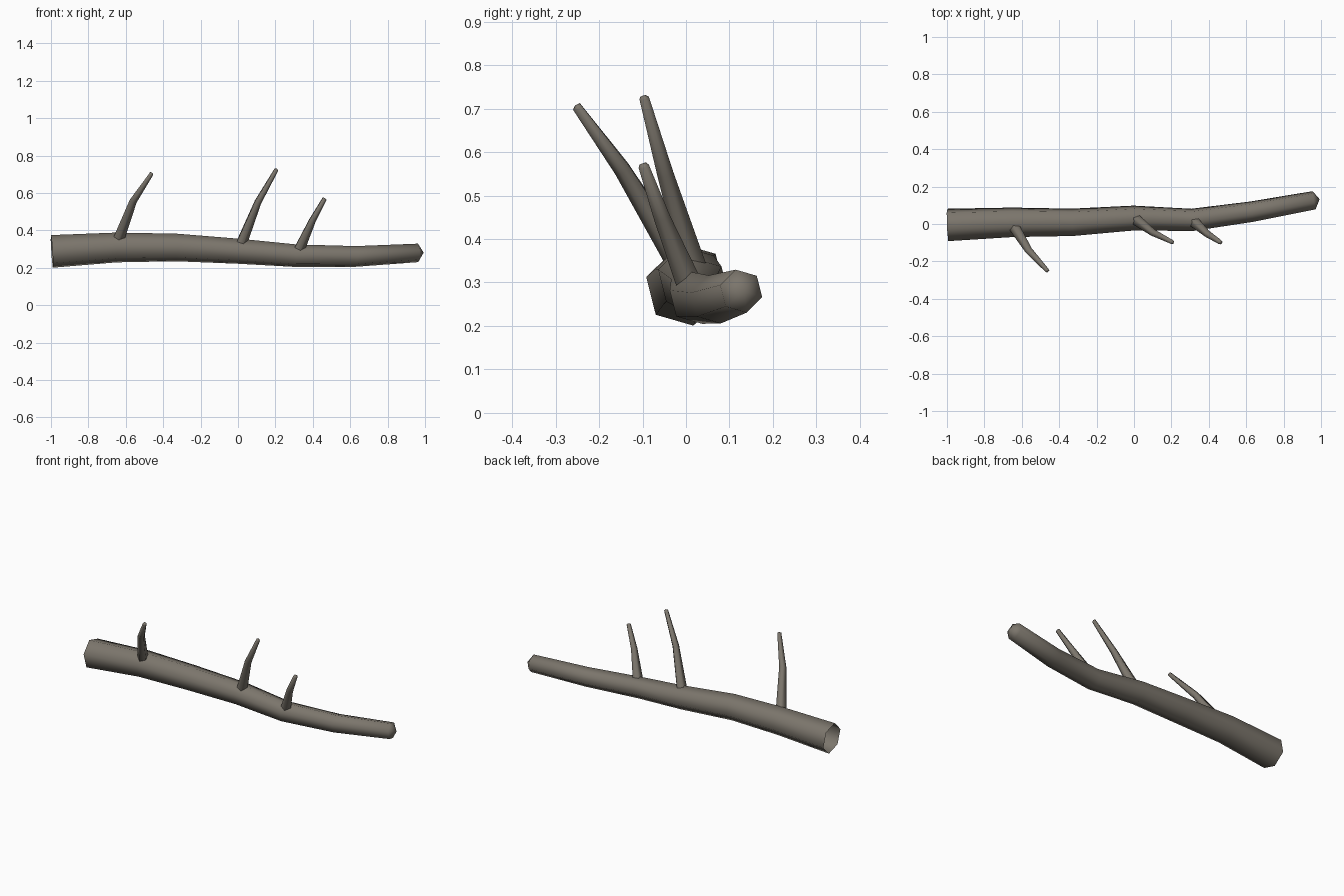
import bpy, bmesh, math
from mathutils import Vector

if "Cube" in bpy.data.objects:
    bpy.data.objects.remove(bpy.data.objects["Cube"])

bark = bpy.data.materials.new("grey_brown_bark")
bark.diffuse_color = (0.20, 0.18, 0.15, 1)
bark.use_nodes = True
bark.node_tree.nodes["Principled BSDF"].inputs["Base Color"].default_value = bark.diffuse_color


def limb(name, path, sides, phase, tip):
    """Tapered tube along (x, y, z, radius) points: open base, short blunt point at the end."""
    pts = [Vector(p[:3]) for p in path]
    bm = bmesh.new()
    rings = []
    for i, p in enumerate(pts):
        d = (pts[min(i + 1, len(pts) - 1)] - pts[max(i - 1, 0)]).normalized()
        u = Vector((0, 0, 1)).cross(d).normalized()   # sideways (+y for a limb along x)
        v = d.cross(u)                                # upwards
        ring = []
        for k in range(sides):
            a = math.radians(phase) + math.tau * k / sides
            ring.append(bm.verts.new(p + path[i][3] * (math.cos(a) * u + math.sin(a) * v)))
        rings.append(ring)
    for r, s in zip(rings, rings[1:]):
        for k in range(sides):
            j = (k + 1) % sides
            bm.faces.new((r[k], r[j], s[j], s[k]))
    apex = bm.verts.new(pts[-1] + (pts[-1] - pts[-2]).normalized() * tip)
    for k in range(sides):
        bm.faces.new((rings[-1][k], rings[-1][(k + 1) % sides], apex))
    for f in bm.faces:
        f.smooth = True
    me = bpy.data.meshes.new(name)
    bm.to_mesh(me)
    bm.free()
    me.materials.append(bark)
    bpy.context.collection.objects.link(bpy.data.objects.new(name, me))


# main log
limb("log", [(-0.995, -0.005, 0.288, 0.090), (-0.65, 0.009, 0.309, 0.082),
             (-0.33, 0.009, 0.309, 0.076), (0.0, 0.032, 0.289, 0.069),
             (0.31, 0.022, 0.265, 0.062), (0.63, 0.066, 0.261, 0.057),
             (0.963, 0.127, 0.280, 0.051)], 6, 44, 0.03)

# side branches, each starting on the log's axis
branches = [
    [(-0.655, 0.009, 0.309, 0.034), (-0.56, -0.145, 0.56, 0.021), (-0.463, -0.25, 0.704, 0.012)],
    [(0.0, 0.032, 0.289, 0.034), (0.105, -0.048, 0.55, 0.020), (0.205, -0.097, 0.725, 0.012)],
    [(0.31, 0.022, 0.265, 0.034), (0.395, -0.055, 0.45, 0.020), (0.462, -0.098, 0.569, 0.013)],
]
for n, path in enumerate(branches, 1):
    limb(f"branch_{n}", path, 5, 20, 0.006)
